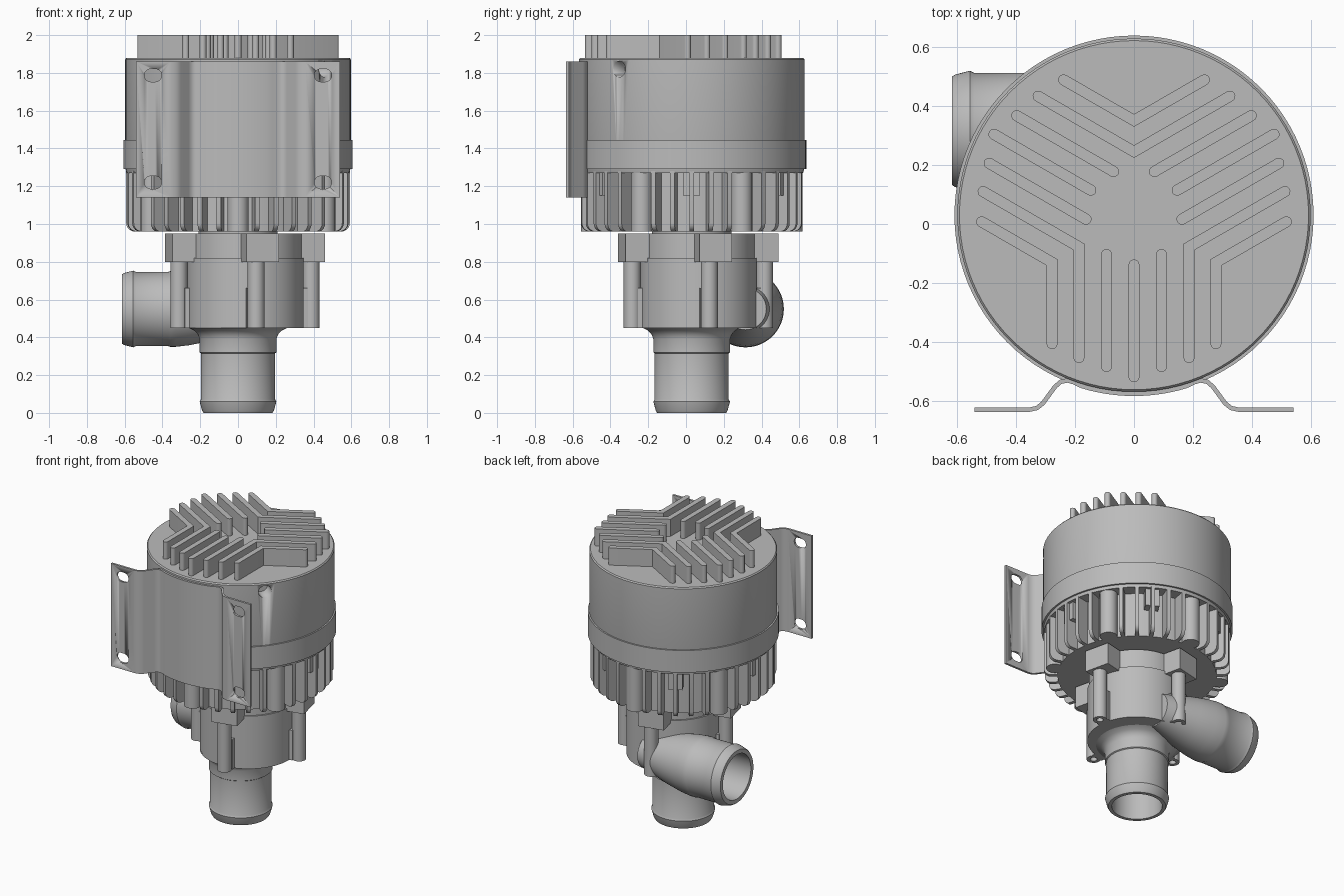
import bpy, bmesh
from math import sin, cos, pi, radians, atan2, hypot
from mathutils import Matrix, Vector

cube = bpy.data.objects.get("Cube")
if cube:
    bpy.data.objects.remove(cube, do_unlink=True)

CY = 0.03  # main axis position in y
AXIS = Matrix.Translation((0, CY, 0))

grey = bpy.data.materials.new("cast_grey")
grey.use_nodes = True
grey.diffuse_color = (0.5, 0.5, 0.5, 1)
grey.node_tree.nodes["Principled BSDF"].inputs["Base Color"].default_value = (0.5, 0.5, 0.5, 1)


def turn(deg):
    return Matrix.Rotation(radians(deg), 4, 'Z')


def finish(bm, name):
    bmesh.ops.recalc_face_normals(bm, faces=bm.faces)
    mesh = bpy.data.meshes.new(name)
    bm.to_mesh(mesh)
    bm.free()
    ob = bpy.data.objects.new(name, mesh)
    bpy.context.collection.objects.link(ob)
    mesh.materials.append(grey)
    bpy.ops.object.select_all(action='DESELECT')
    ob.select_set(True)
    bpy.context.view_layer.objects.active = ob
    bpy.ops.object.shade_smooth_by_angle(angle=radians(32))
    return ob


def prism(bm, pts, z0, z1, mat=Matrix()):
    """Extrude a flat outline from z0 to z1."""
    face = bm.faces.new([bm.verts.new((x, y, z0)) for x, y in pts])
    geom = bmesh.ops.extrude_face_region(bm, geom=[face])["geom"]
    top = [g for g in geom if isinstance(g, bmesh.types.BMVert)]
    bmesh.ops.translate(bm, vec=(0, 0, z1 - z0), verts=top)
    bmesh.ops.transform(bm, matrix=mat, verts=list(face.verts) + top)


def lathe(bm, profile, mat=Matrix(), steps=64):
    """Spin a closed (radius, height) outline round the local z axis."""
    vs = [bm.verts.new((r, 0, z)) for r, z in profile]
    es = [bm.edges.new((a, b)) for a, b in zip(vs, vs[1:] + vs[:1])]
    old = set(bm.verts) - set(vs)
    bmesh.ops.spin(bm, geom=vs + es, axis=(0, 0, 1), cent=(0, 0, 0),
                   angle=2 * pi, steps=steps, use_duplicate=False)
    new = [v for v in bm.verts if v not in old]
    bmesh.ops.remove_doubles(bm, verts=new, dist=1e-5)
    bmesh.ops.transform(bm, matrix=mat, verts=[v for v in bm.verts if v not in old])


def arc(cx, cy, r, a0, a1, n=8):
    angles = [radians(a0 + (a1 - a0) * i / n) for i in range(n + 1)]
    return [(cx + r * cos(a), cy + r * sin(a)) for a in angles]


def box(x0, x1, half):
    return [(x0, -half), (x1, -half), (x1, half), (x0, half)]


def cut(ob, cutter):
    cutter.hide_render = True
    mod = ob.modifiers.new("cut", 'BOOLEAN')
    mod.operation, mod.solver, mod.object = 'DIFFERENCE', 'EXACT', cutter
    bpy.context.view_layer.objects.active = ob
    bpy.ops.object.modifier_apply(modifier=mod.name)
    bpy.data.objects.remove(cutter, do_unlink=True)


# Motor housing with a small side port
bm = bmesh.new()
lathe(bm, [(0, 1.27), (0.59, 1.27), (0.597, 1.3), (0.597, 1.872), (0.59, 1.88), (0, 1.88)], AXIS, 96)
housing = finish(bm, "motor_housing")
bm = bmesh.new()
side = AXIS @ turn(-40) @ Matrix.Translation((0, 0, 1.82)) @ Matrix.Rotation(pi / 2, 4, 'Y')
lathe(bm, [(0, 0.5), (0.042, 0.5), (0.042, 0.7), (0, 0.7)], side, 24)
cut(housing, finish(bm, "port_cutter"))

bm = bmesh.new()
lathe(bm, [(0.55, 1.29), (0.607, 1.29), (0.607, 1.445), (0.55, 1.445)], AXIS, 96)
finish(bm, "housing_band")

# Cooling bars on the lid: three groups, outer ones meeting in chevrons
bm = bmesh.new()
w = 0.0185
slope = 0.577
for group in (-90, 30, 150):
    for d, inner, outer in ((0, 0.15, 0.565), (0.093, 0.115, 0.53), (0.186, 0, 0.5), (0.277, 0, 0.453)):
        for s in ((1, -1) if d else (1,)):
            pts = arc(outer - w, d, w, -90, 90)
            if inner:
                pts += arc(inner + w, d, w, 90, 270)
            else:
                pts += [(slope * (d + w), d + w), (slope * (d - w), d - w)]
            prism(bm, [(x, s * y) for x, y in pts], 1.87, 2.0, AXIS @ turn(group))
finish(bm, "lid_cooling_bars")

# Lower motor core with radial fins and screw bosses
bm = bmesh.new()
lathe(bm, [(0, 0.96), (0.505, 0.96), (0.505, 1.3), (0, 1.3)], AXIS, 96)
finish(bm, "motor_core")
bm = bmesh.new()
fin = [(0.46, 0.96)] + arc(0.547, 1.005, 0.045, -90, 0, 5) + [(0.592, 1.3), (0.46, 1.3)]
upright = Matrix.Rotation(pi / 2, 4, 'X')
for i in range(36):
    place = AXIS @ turn(-90 + 10 * i)
    if i % 6:
        prism(bm, fin, -0.0125, 0.0125, place @ upright)
    else:
        lathe(bm, [(0, 0.96), (0.056, 0.96), (0.056, 1.3), (0, 1.3)],
              place @ Matrix.Translation((0.53, 0, 0)), 24)
    if i % 6 == 3:
        prism(bm, box(0.46, 0.57, 0.045), 1.15, 1.3, place)
finish(bm, "cooling_fins_and_bosses")

# Mounting bracket: one bent strip that hugs the housing
half = arc(0, CY, 0.604, -90, -73, 6)
half += [(0.203, -0.535), (0.225, -0.529), (0.247, -0.533), (0.267, -0.55),
         (0.308, -0.606), (0.328, -0.622), (0.355, -0.628), (0.54, -0.628)]
path = [(-x, y) for x, y in reversed(half[1:])] + half
left, right = [], []
for i, (x, y) in enumerate(path):
    a, b = path[max(i - 1, 0)], path[min(i + 1, len(path) - 1)]
    t = Vector((b[0] - a[0], b[1] - a[1])).normalized() * 0.0075
    left.append((x - t.y, y + t.x))
    right.append((x + t.y, y - t.x))
bm = bmesh.new()
prism(bm, left + right[::-1], 1.14, 1.86)
bracket = finish(bm, "mounting_bracket")
bm = bmesh.new()
slot = arc(0.012, 0, 0.034, -90, 90) + arc(-0.012, 0, 0.034, 90, 270)
for x in (-0.45, 0.45):
    for z in (1.22, 1.787):
        prism(bm, slot, 0.58, 0.68, Matrix.Translation((x, 0, z)) @ upright)
cut(bracket, finish(bm, "slot_cutter"))

# Neck between motor and pump
bm = bmesh.new()
lathe(bm, [(0, 0.9), (0.21, 0.9), (0.21, 0.98), (0, 0.98)], AXIS)
finish(bm, "neck")

# Pump chamber, slightly off the main axis
PUMP = Matrix.Translation((0.037, 0.065, 0))
bm = bmesh.new()
lathe(bm, [(0, 0.45), (0.31, 0.45), (0.31, 0.82), (0, 0.82)], PUMP)
finish(bm, "pump_chamber")

# Four-armed flange
bm = bmesh.new()
lathe(bm, [(0, 0.8), (0.3, 0.8), (0.3, 0.95), (0, 0.95)], PUMP)
for k in range(4):
    prism(bm, box(0.0, 0.415, 0.088), 0.8, 0.95, PUMP @ turn(13 + 90 * k))
finish(bm, "pump_flange")

# Screw posts with hollow ends and webs to the chamber
bm = bmesh.new()
for k in range(4):
    place = PUMP @ turn(9.5 + 90 * k)
    lathe(bm, [(0, 0.5), (0.022, 0.5), (0.022, 0.45), (0.045, 0.45), (0.045, 0.81), (0, 0.81)],
          place @ Matrix.Translation((0.355, 0, 0)), 24)
    prism(bm, box(0.25, 0.33, 0.045), 0.45, 0.66, place)
finish(bm, "screw_posts")

# Inlet pipe with lip and flared root
bm = bmesh.new()
lathe(bm, [(0.16, 0.0), (0.183, 0.0), (0.19, 0.012), (0.203, 0.06), (0.196, 0.072),
           (0.196, 0.315), (0.203, 0.32), (0.203, 0.39), (0.212, 0.415), (0.23, 0.435),
           (0.26, 0.45), (0.26, 0.46), (0, 0.46), (0, 0.42), (0.16, 0.42)], AXIS)
finish(bm, "inlet_pipe")

# Outlet pipe leaving sideways, tapering into the chamber
bm = bmesh.new()
out = Matrix.Translation((0, 0.315, 0.55)) @ Matrix.Rotation(-pi / 2, 4, 'Y')
lathe(bm, [(0, -0.08), (0.11, -0.08), (0.17, 0.15), (0.192, 0.26), (0.2, 0.33), (0.2, 0.36),
           (0.196, 0.37), (0.196, 0.54), (0.203, 0.555), (0.19, 0.605), (0.183, 0.615),
           (0.155, 0.615), (0.155, 0.3), (0, 0.3)], out)
finish(bm, "outlet_pipe")
